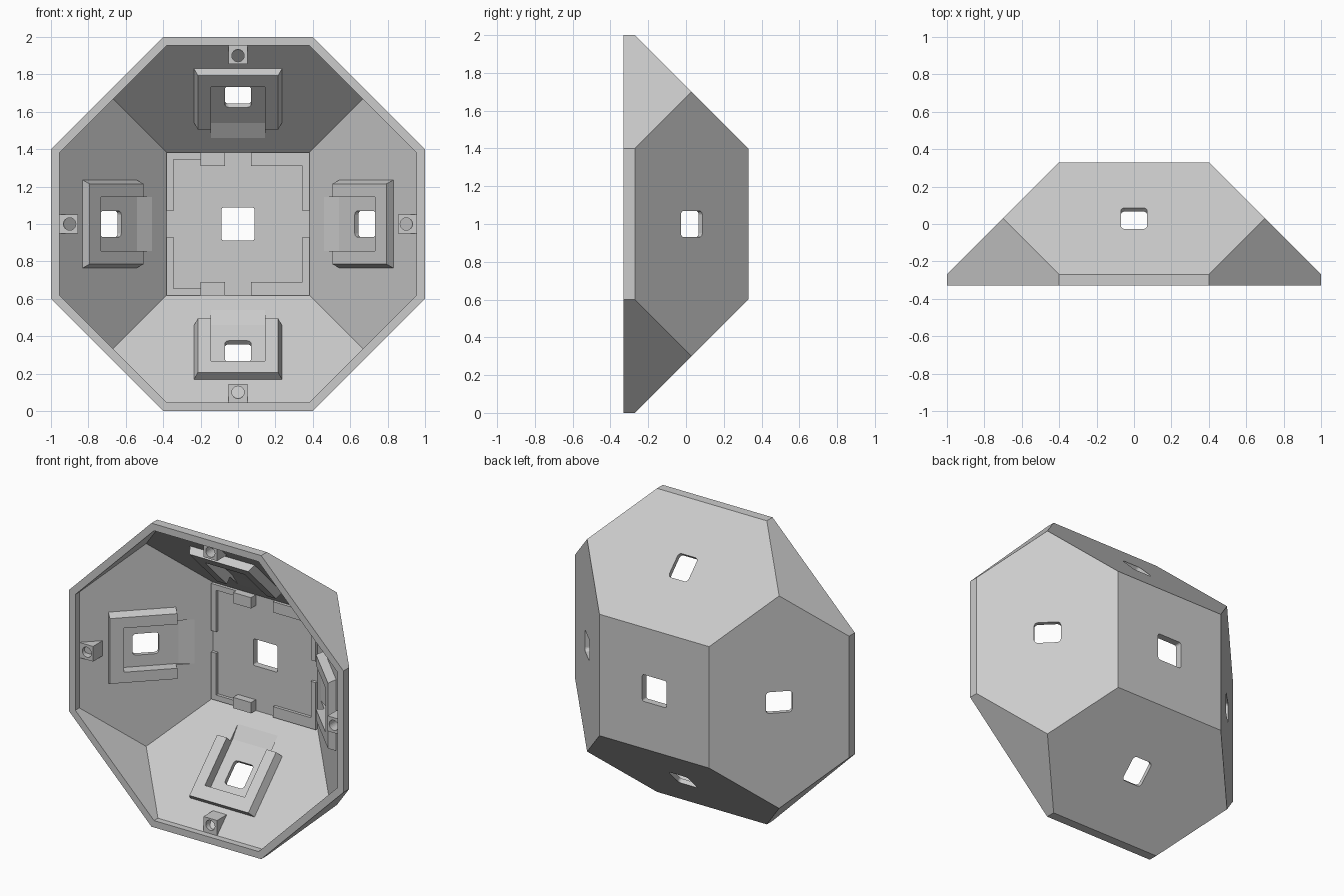
import bpy, bmesh, math
from mathutils import Matrix, Vector
from itertools import product

cube = bpy.data.objects.get("Cube")
if cube:
    bpy.data.objects.remove(cube, do_unlink=True)

grey = bpy.data.materials.new("plain_grey")
grey.use_nodes = True
GREY = (0.6, 0.6, 0.6, 1)
grey.diffuse_color = GREY
grey.node_tree.nodes["Principled BSDF"].inputs["Base Color"].default_value = GREY

WALL = 0.045
R2 = math.sqrt(2)
LIFT = Matrix.Translation((0, 0, 1))


def add_object(name, bm, matrix):
    bmesh.ops.transform(bm, matrix=matrix, verts=bm.verts)
    bmesh.ops.recalc_face_normals(bm, faces=bm.faces)
    mesh = bpy.data.meshes.new(name)
    bm.to_mesh(mesh)
    bm.free()
    mesh.materials.append(grey)
    obj = bpy.data.objects.new(name, mesh)
    bpy.context.collection.objects.link(obj)
    return obj


def hull(name, points, matrix=LIFT):
    bm = bmesh.new()
    for p in points:
        bm.verts.new(p)
    bmesh.ops.convex_hull(bm, input=bm.verts)
    bmesh.ops.dissolve_limit(bm, angle_limit=0.01, verts=bm.verts, edges=bm.edges)
    return add_object(name, bm, matrix)


def prism(name, outline, low, high, matrix=LIFT):
    bm = bmesh.new()
    face = bm.faces.new([bm.verts.new((a, b, low)) for a, b in outline])
    grown = bmesh.ops.extrude_face_region(bm, geom=[face])["geom"]
    top = [g for g in grown if isinstance(g, bmesh.types.BMVert)]
    bmesh.ops.translate(bm, verts=top, vec=(0, 0, high - low))
    return add_object(name, bm, matrix)


def box(name, x, y, z):
    return hull(name, list(product(x, y, z)))


def rounded_rect(half_a, half_b, radius, steps=4):
    points = []
    for corner, (sa, sb) in enumerate([(1, 1), (-1, 1), (-1, -1), (1, -1)]):
        for i in range(steps + 1):
            t = math.pi / 2 * (corner + i / steps)
            points.append((sa * (half_a - radius) + radius * math.cos(t),
                           sb * (half_b - radius) + radius * math.sin(t)))
    return points


def circle(x, y, radius, sides=24):
    turn = 2 * math.pi / sides
    return [(x + radius * math.cos(i * turn), y + radius * math.sin(i * turn))
            for i in range(sides)]


def cut(target, *cutters):
    for cutter in cutters:
        cutter.hide_render = True
        mod = target.modifiers.new("cut", 'BOOLEAN')
        mod.operation, mod.solver, mod.object = 'DIFFERENCE', 'EXACT', cutter
        graph = bpy.context.evaluated_depsgraph_get()
        mesh = bpy.data.meshes.new_from_object(target.evaluated_get(graph))
        target.modifiers.clear()
        target.data = mesh


def half_solid(name, inset, front):
    """Octagonal rim, four corner points and a square back, inset evenly."""
    wide, narrow = 1 - inset, 0.4 - inset * (R2 - 1)
    corner = 0.7 - inset / R2
    points = []
    for sx, sz in product((1, -1), repeat=2):
        for y in (front, -0.27 - inset * (R2 - 1)):
            points += [(sx * wide, y, sz * narrow), (sx * narrow, y, sz * wide)]
        points.append((sx * corner, 0.03 - inset / R2, sz * corner))
        points.append((sx * narrow, 0.33 - inset, sz * narrow))
    return hull(name, points)


# Hollow shell
shell = half_solid("shell", 0, -0.33)
cavity = half_solid("cavity_cutter", WALL, -0.45)
cut(shell, cavity)
helpers = [cavity]

# Square opening in the back
facing_y = LIFT @ Matrix.Rotation(math.pi / 2, 4, 'X')
opening = prism("back_opening_cutter", rounded_rect(0.088, 0.088, 0.012),
                -0.45, -0.2, facing_y)
cut(shell, opening)
helpers.append(opening)

# Local frame of a sloped side: first axis to the rim, third axis inward
slope = Matrix(((1 / R2, 0, -1 / R2, 0.7), (-1 / R2, 0, -1 / R2, 0.03),
                (0, 1, 0, 0), (0, 0, 0, 1)))
sideways = Matrix.Rotation(math.pi / 2, 4, 'X')

for k, side in enumerate(("left", "top", "right", "bottom")):
    turn = LIFT @ Matrix.Rotation(-k * math.pi / 2, 4, 'Y')
    place = turn @ slope

    # U-shaped bracket with a shallow ramped pocket and a slot through the wall
    top = WALL + 0.05
    bracket = hull(side + "_bracket", [
        (u, s * v, w) for u in (-0.18, 0.229) for s in (1, -1)
        for v, w in ((0.235, WALL - 0.01), (0.235, WALL), (0.215, top))], place)
    pocket = prism(side + "_pocket_cutter",
                   [(-0.3, WALL + 0.001), (-0.2, 0.028), (0.142, 0.028),
                    (0.142, 0.12), (-0.3, 0.12)], -0.145, 0.145, place @ sideways)
    slot = prism(side + "_slot_cutter", rounded_rect(0.08, 0.07, 0.022),
                 -0.1, 0.1, place)
    cut(bracket, pocket)
    cut(shell, pocket, slot)

    # Wedge-shaped screw post at the rim
    outer, front = 1 - WALL, -0.27 - WALL * (R2 - 1)
    post = prism(side + "_screw_post",
                 [(outer, front), (outer - 0.1, front), (outer - 0.1, front + 0.1)],
                 -0.05, 0.05, turn)
    bore = prism(side + "_bore_cutter", circle(0.9, 0, 0.033), -0.2, 0.45,
                 turn @ Matrix.Rotation(math.pi / 2, 4, 'X'))
    cut(post, bore)
    helpers += [pocket, slot, bore]

# Clips, blocks and edge strips around the inside of the back
floor, edge = 0.33 - WALL, 0.381
clip_y, strip_y = (floor - 0.05, floor), (floor - 0.02, floor)
for s, name in ((1, "upper"), (-1, "lower")):
    box(name + "_clip", (-0.2, -0.07), clip_y, (s * 0.31, s * edge))
    box(name + "_block", (0.07, edge), strip_y, (s * 0.31, s * edge))
    box(name + "_strip", (-edge, -0.2), strip_y, (s * 0.345, s * edge))
    box(name + "_right_side_strip", (-edge, -0.345), strip_y, (s * 0.07, s * 0.345))
    box(name + "_left_side_strip", (0.345, edge), strip_y, (s * 0.07, s * 0.31))

for helper in helpers:
    bpy.data.objects.remove(helper, do_unlink=True)
